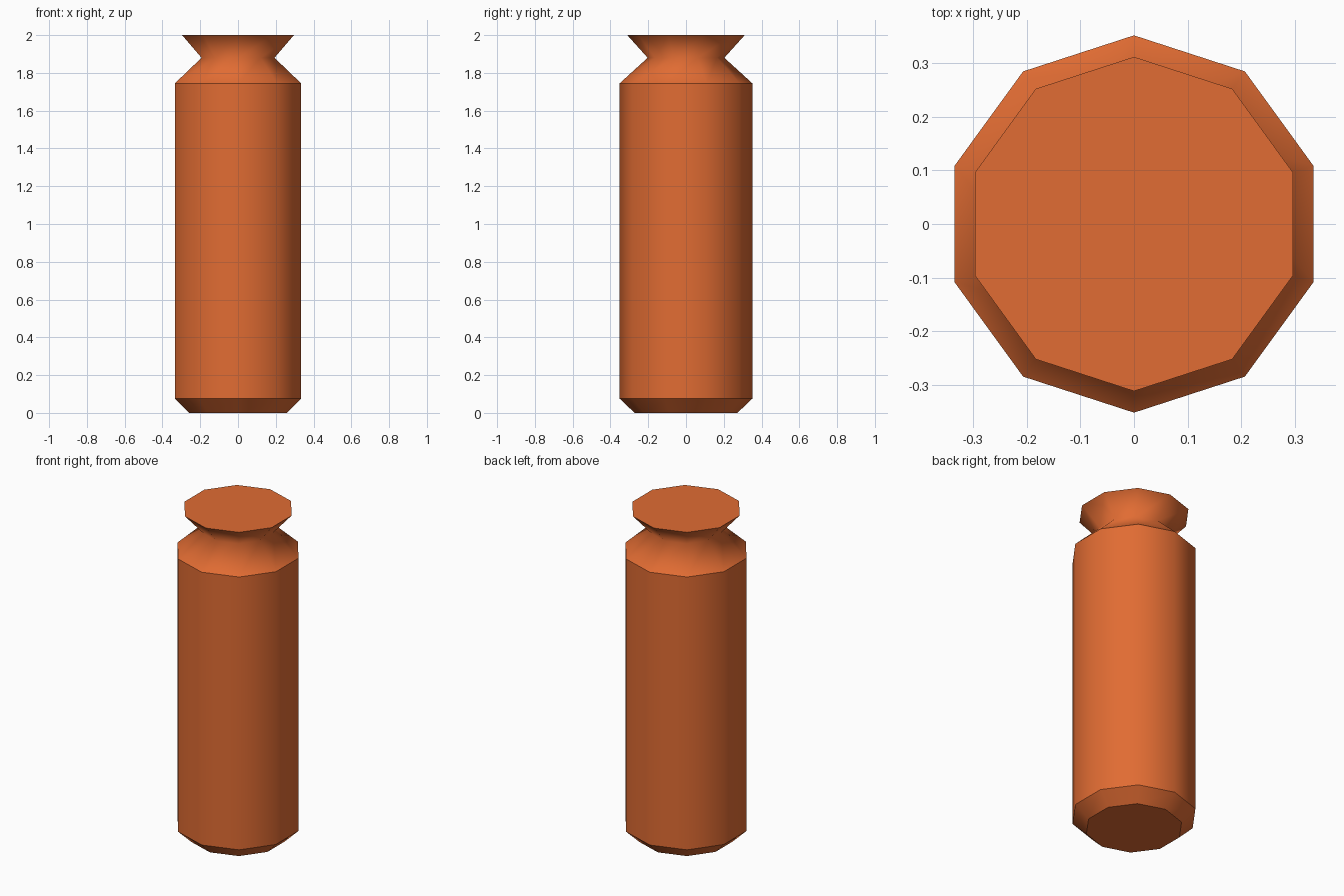
import bpy, bmesh, math

if "Cube" in bpy.data.objects:
    bpy.data.objects.remove(bpy.data.objects["Cube"])

SIDES = 10
# (radius, height) rings from base to rim; True marks a hard edge
PROFILE = [(0.272, 0.0, True), (0.351, 0.075, True), (0.351, 1.745, True),
           (0.203, 1.88, False), (0.311, 2.0, True)]

orange = bpy.data.materials.new("burnt_orange")
orange.diffuse_color = (0.753, 0.150, 0.033, 1)
orange.use_nodes = True
orange.node_tree.nodes["Principled BSDF"].inputs["Base Color"].default_value = orange.diffuse_color

# Ten-sided bottle: chamfered base, straight body, pinched neck, flared cap
bm = bmesh.new()
rings = []
for r, z, _ in PROFILE:
    rings.append([bm.verts.new((r * math.sin(2 * math.pi * i / SIDES),
                                -r * math.cos(2 * math.pi * i / SIDES), z))
                  for i in range(SIDES)])
for lo, hi in zip(rings, rings[1:]):
    for i in range(SIDES):
        j = (i + 1) % SIDES
        bm.faces.new((lo[i], lo[j], hi[j], hi[i])).smooth = True

# Flat base and top
bm.faces.new(rings[0][::-1])
bm.faces.new(rings[-1])

# Hard rims, smooth sides and neck
for ring, (_, _, sharp) in zip(rings, PROFILE):
    for i in range(SIDES):
        bm.edges.get((ring[i], ring[(i + 1) % SIDES])).smooth = not sharp

bmesh.ops.recalc_face_normals(bm, faces=bm.faces)
mesh = bpy.data.meshes.new("bottle_body")
bm.to_mesh(mesh)
bm.free()
mesh.materials.append(orange)
bpy.context.collection.objects.link(bpy.data.objects.new("bottle_body", mesh))
